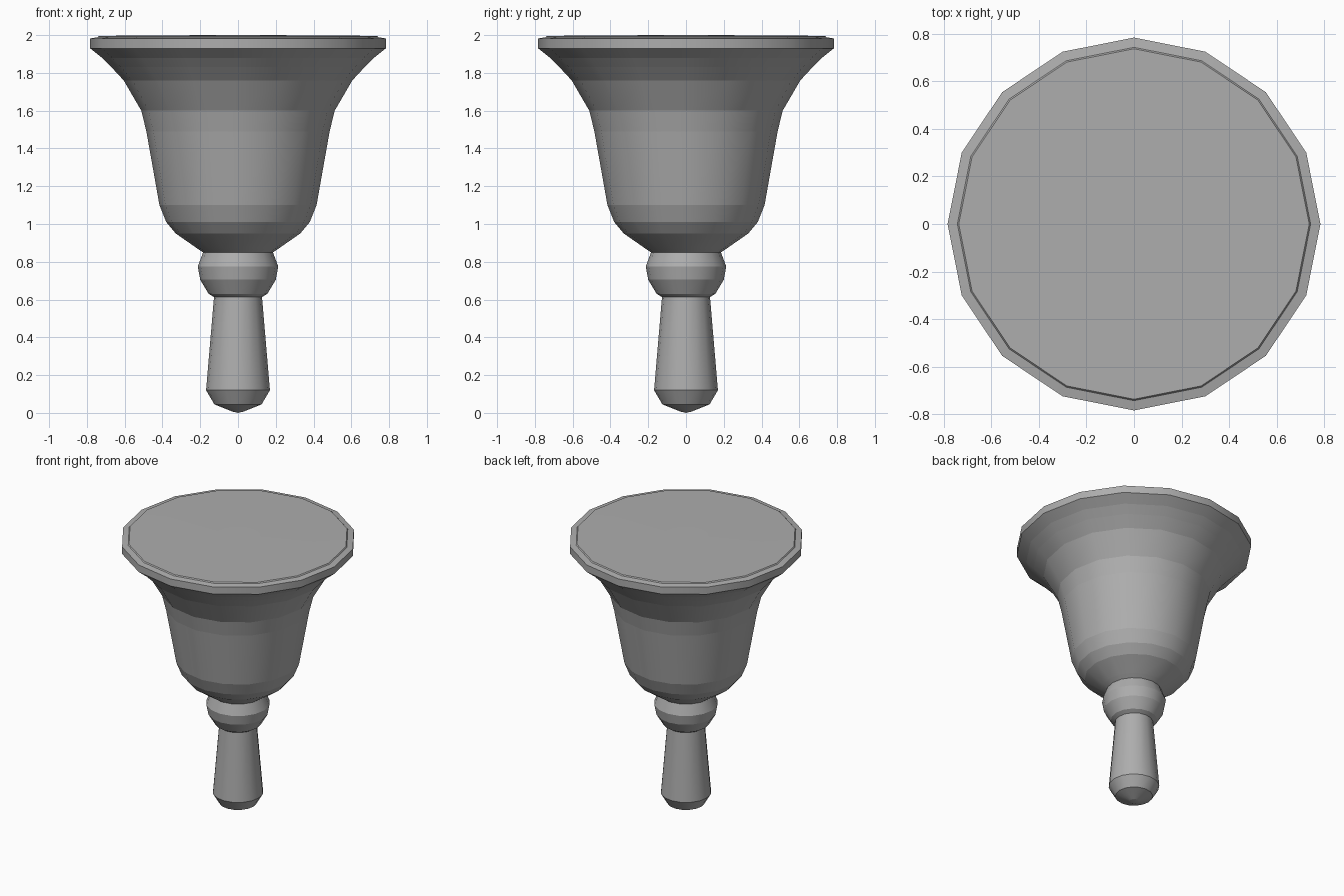
import bpy, bmesh, math

if "Cube" in bpy.data.objects:
    bpy.data.objects.remove(bpy.data.objects["Cube"])

SIDES = 16

# Dark grey finish
grey = bpy.data.materials.new("dark_grey")
grey.diffuse_color = (0.42, 0.42, 0.42, 1)
grey.use_nodes = True
grey.node_tree.nodes["Principled BSDF"].inputs["Base Color"].default_value = grey.diffuse_color

def lathe(name, profile):
    """Revolve (radius, z) points about z; smooth around, creased at each ring."""
    bm = bmesh.new()
    rings = []
    for r, z in profile:
        if r == 0:
            rings.append([bm.verts.new((0, 0, z))] * SIDES)
        else:
            rings.append([bm.verts.new((r * math.cos(2 * math.pi * i / SIDES),
                                        r * math.sin(2 * math.pi * i / SIDES), z))
                          for i in range(SIDES)])
    for a, b in zip(rings, rings[1:]):
        for i in range(SIDES):
            j = (i + 1) % SIDES
            bm.faces.new(dict.fromkeys((a[i], a[j], b[j], b[i]))).smooth = True
    for e in bm.edges:
        if abs(e.verts[0].co.z - e.verts[1].co.z) < 1e-5:
            e.smooth = False
    bmesh.ops.recalc_face_normals(bm, faces=bm.faces)
    mesh = bpy.data.meshes.new(name)
    bm.to_mesh(mesh)
    bm.free()
    mesh.materials.append(grey)
    obj = bpy.data.objects.new(name, mesh)
    bpy.context.collection.objects.link(obj)
    return obj

# Tapered grip with small pointed end
lathe("handle", [(0, 0), (0.03, 0.007), (0.075, 0.025), (0.125, 0.045),
                 (0.169, 0.12), (0.127, 0.615), (0.127, 0.64), (0, 0.64)])

# Rounded collar between grip and bell
lathe("collar", [(0, 0.613), (0.127, 0.613), (0.155, 0.63), (0.2, 0.705),
                 (0.213, 0.775), (0.185, 0.85), (0, 0.85)])

# Flared bell body with a chamfered rim and a slightly raised mouth plate
lathe("bell", [(0, 0.848), (0.185, 0.85), (0.215, 0.87), (0.33, 0.95),
               (0.38, 1.01), (0.416, 1.10), (0.485, 1.49), (0.512, 1.60),
               (0.605, 1.76), (0.67, 1.83), (0.72, 1.88), (0.783, 1.93),
               (0.783, 1.982), (0.742, 1.989), (0.736, 1.996),
               (0.15, 2.0), (0, 2.0)])
